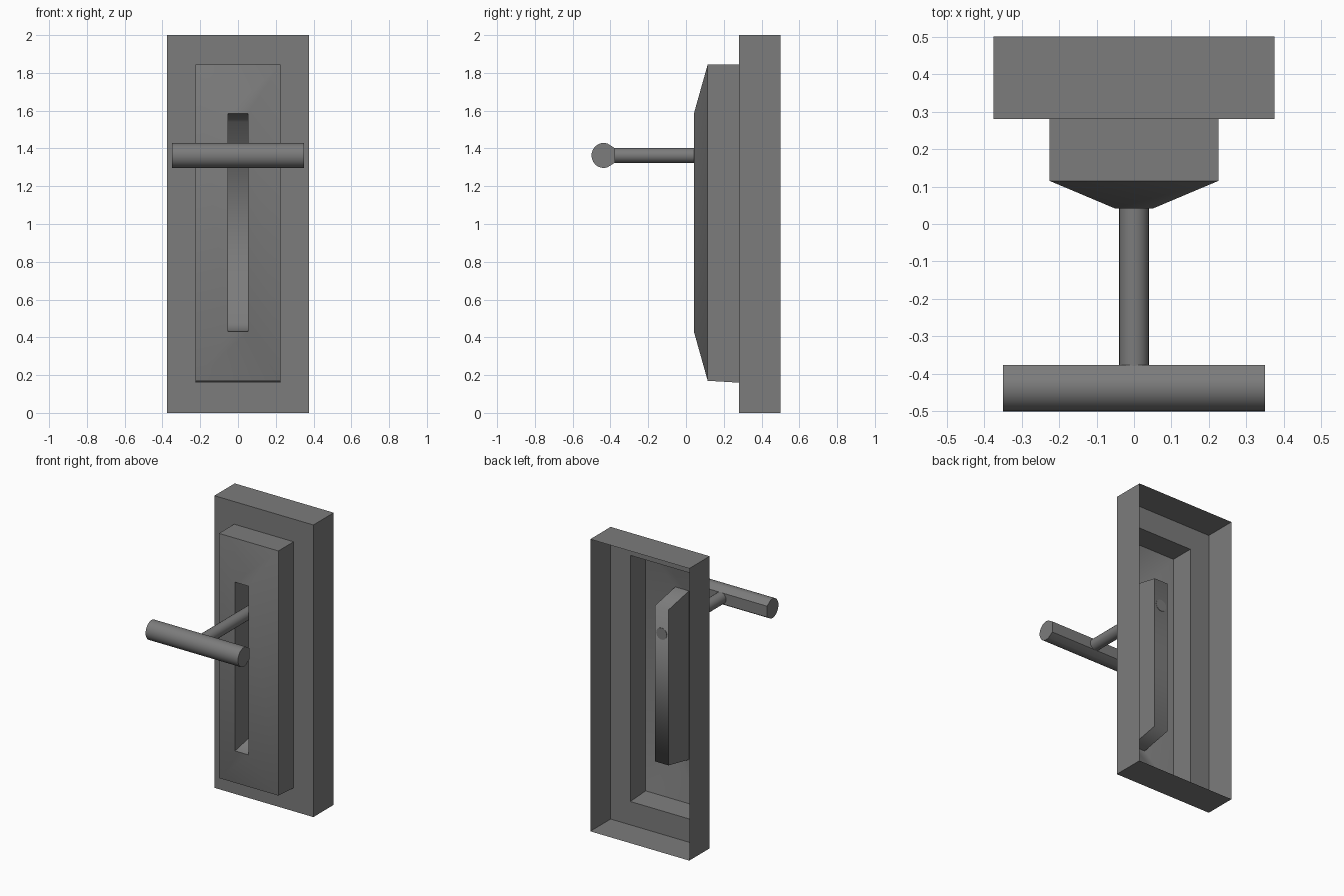
import bpy
import bmesh
from math import radians, sin, cos

cube = bpy.data.objects.get("Cube")
if cube:
    bpy.data.objects.remove(cube, do_unlink=True)

grey = bpy.data.materials.new("dark grey")
grey.use_nodes = True
colour = (0.2, 0.2, 0.2, 1)
grey.diffuse_color = colour
grey.node_tree.nodes["Principled BSDF"].inputs["Base Color"].default_value = colour


def rect(half_x, y, bottom, top):
    return [(-half_x, y, bottom), (half_x, y, bottom), (half_x, y, top), (-half_x, y, top)]


def loft(name, loops, angle, cap_start=False, cap_end=False):
    """Bridge consecutive loops of points into a surface, with optional end caps."""
    bm = bmesh.new()
    rings = [[bm.verts.new(p) for p in loop] for loop in loops]
    for a, b in zip(rings, rings[1:]):
        n = len(a)
        for i in range(n):
            j = (i + 1) % n
            bm.faces.new((a[i], a[j], b[j], b[i]))
    if cap_start:
        bm.faces.new(rings[0][::-1])
    if cap_end:
        bm.faces.new(rings[-1])
    if cap_start and cap_end:
        bmesh.ops.recalc_face_normals(bm, faces=bm.faces)
    mesh = bpy.data.meshes.new(name)
    bm.to_mesh(mesh)
    bm.free()
    mesh.materials.append(grey)
    for p in mesh.polygons:
        p.use_smooth = True
    mesh.set_sharp_from_angle(angle=radians(angle))
    obj = bpy.data.objects.new(name, mesh)
    bpy.context.collection.objects.link(obj)
    return obj


# Open-backed thin housing: wall plate, raised box and sloped front
slot_front = rect(0.052, 0.042, 0.43, 1.585)
loft("housing", [
    rect(0.375, 0.5, 0, 2),
    rect(0.375, 0.28, 0, 2),
    rect(0.225, 0.28, 0.16, 1.845),
    rect(0.225, 0.115, 0.17, 1.845),
    slot_front,
], 30)

# Slot channel with sloped ends, closed at the back
loft("slot_channel", [slot_front, rect(0.052, 0.263, 0.475, 1.54)], 80, cap_end=True)

# Lever rod running through the back of the channel
LEVER_Z = 1.363


def circle(y, radius, sides=20):
    turns = [radians(360 * i / sides) for i in range(sides)]
    return [(radius * cos(t), y, LEVER_Z + radius * sin(t)) for t in turns]


loft("lever_rod", [circle(-0.4, 0.04), circle(0.265, 0.04)], 30, True, True)

# Crossbar grip: round at the front, flattened where it meets the rod
arc = [radians(a) for a in range(70, 291, 10)]
profile = [(-0.436 + 0.064 * cos(a), 0.066 * sin(a)) for a in arc]
profile += [(-0.376, -0.038), (-0.376, 0.038)]
loft("lever_grip", [[(x, y, LEVER_Z + z) for y, z in profile] for x in (-0.35, 0.35)],
     25, True, True)
